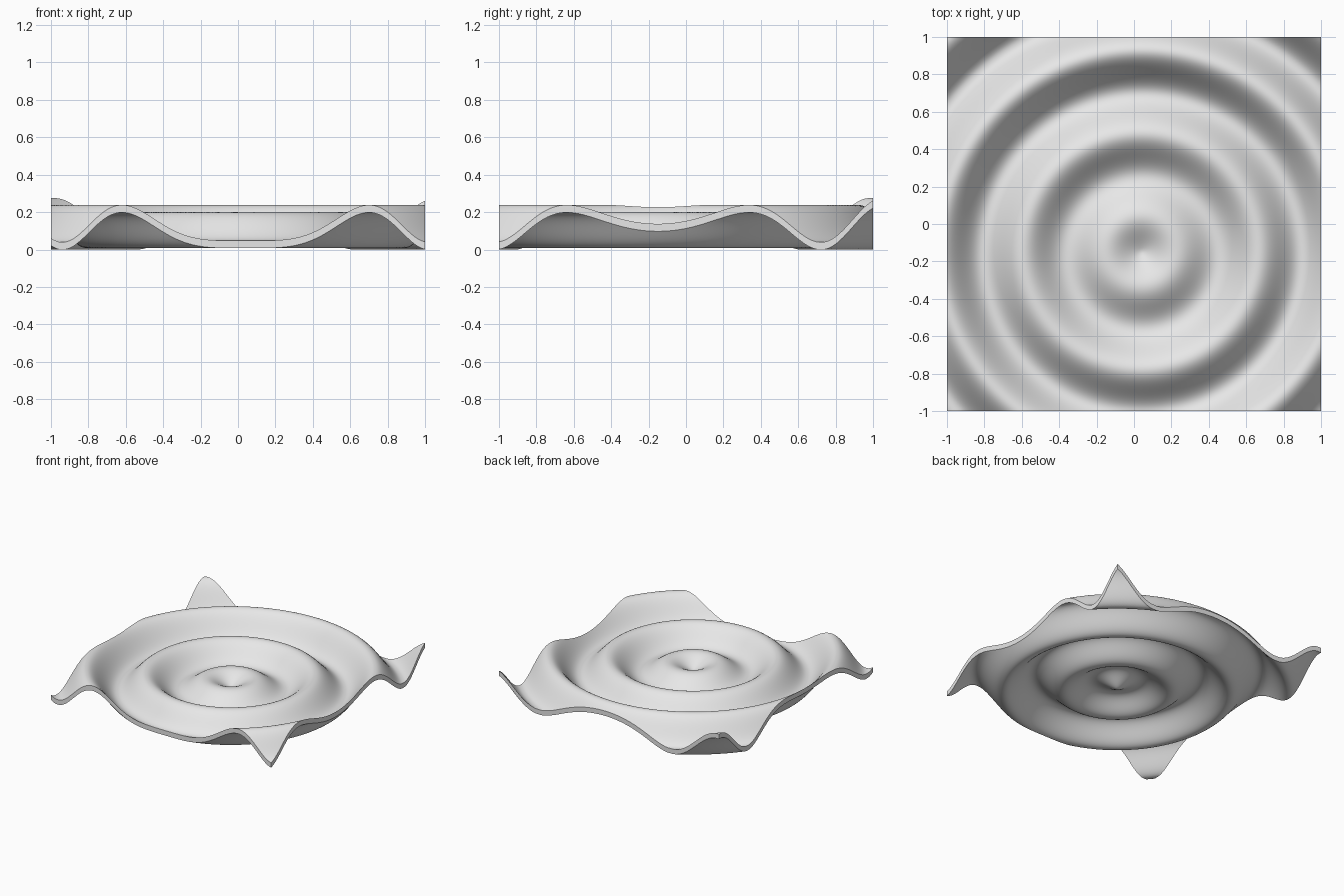
import bpy
import bmesh
import math

cube = bpy.data.objects.get("Cube")
if cube:
    bpy.data.objects.remove(cube, do_unlink=True)

CENTRE_X, CENTRE_Y = 0.04, -0.15
THICKNESS = 0.04
SEGMENTS = 140


def ripple_height(x, y):
    """Height of concentric waves that grow away from the centre."""
    r = math.hypot(x - CENTRE_X, y - CENTRE_Y)
    swell = 0.035 + 0.066 * r - 0.007 * r * r
    stretched = r - 0.25 * max(0.0, r - 1.3) ** 2
    wave = -math.cos(14.04 * (stretched + 0.0475))
    return max(0.0, 0.066 + 0.032 * r + swell * wave)


# Plain grey material
grey = bpy.data.materials.new("plain_grey")
grey.use_nodes = True
colour = (0.8, 0.8, 0.8, 1.0)
grey.diffuse_color = colour
grey.node_tree.nodes["Principled BSDF"].inputs["Base Color"].default_value = colour

# Flat square slab made from a fine grid
bm = bmesh.new()
bmesh.ops.create_grid(bm, x_segments=SEGMENTS, y_segments=SEGMENTS, size=1.0)
raised = bmesh.ops.extrude_face_region(bm, geom=bm.faces[:], use_keep_orig=True)
for item in raised["geom"]:
    if isinstance(item, bmesh.types.BMVert):
        item.co.z += THICKNESS
bmesh.ops.recalc_face_normals(bm, faces=bm.faces[:])

# Lift both skins into ripples
for v in bm.verts:
    v.co.z += ripple_height(v.co.x, v.co.y)

mesh = bpy.data.meshes.new("rippled_sheet")
bm.to_mesh(mesh)
bm.free()
mesh.materials.append(grey)
sheet = bpy.data.objects.new("rippled_sheet", mesh)
bpy.context.collection.objects.link(sheet)

# Smooth waves with crisp rim edges
bpy.ops.object.select_all(action='DESELECT')
sheet.select_set(True)
bpy.context.view_layer.objects.active = sheet
bpy.ops.object.shade_smooth_by_angle(angle=math.radians(30))
